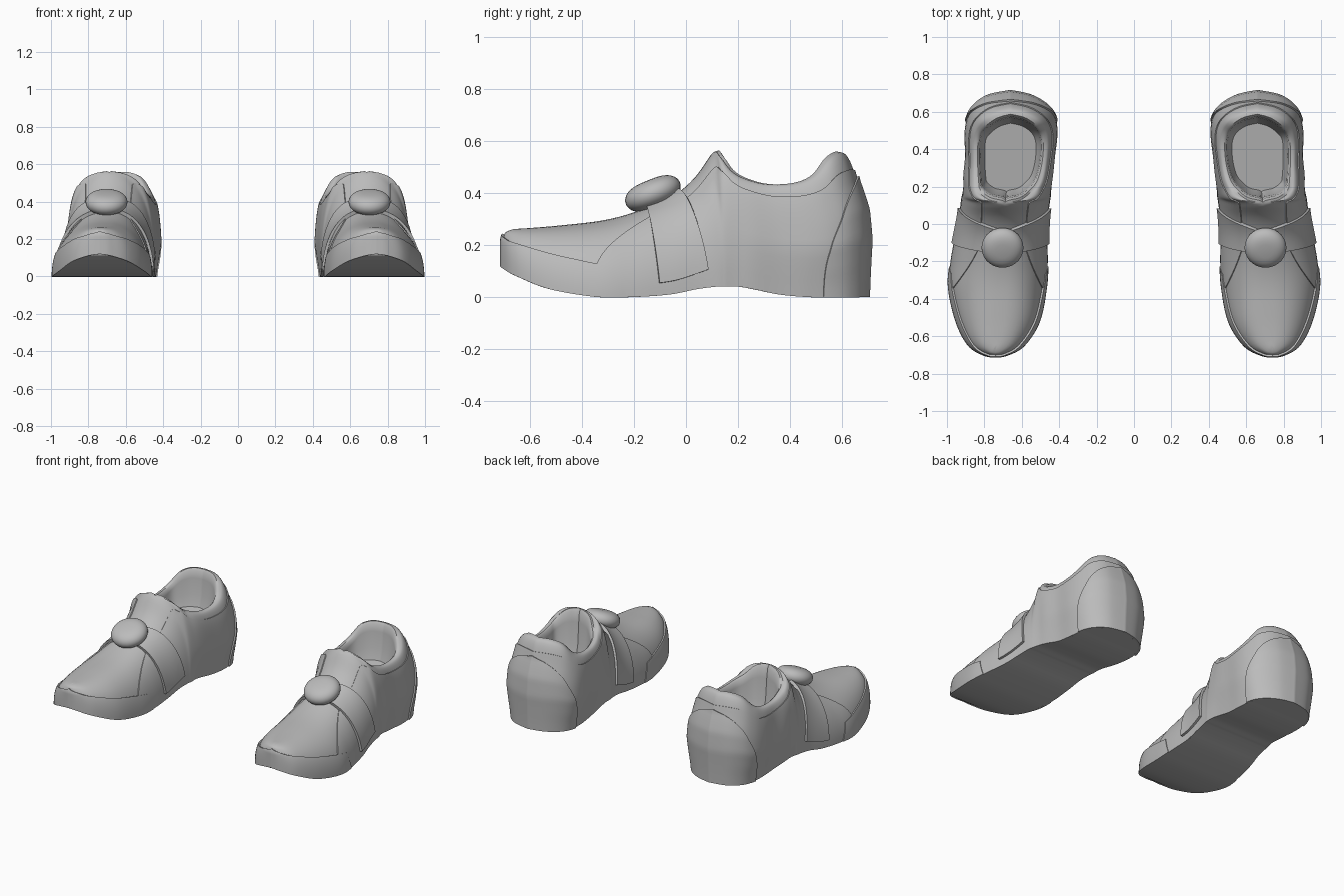
import bpy, bmesh, math
from mathutils import Matrix, Vector

if "Cube" in bpy.data.objects:
    bpy.data.objects.remove(bpy.data.objects["Cube"], do_unlink=True)

grey = bpy.data.materials.new("plain_grey")
grey.use_nodes = True
grey.diffuse_color = (0.5, 0.5, 0.5, 1)
grey.node_tree.nodes["Principled BSDF"].inputs["Base Color"].default_value = grey.diffuse_color

# Stations from toe to heel:
# sole y, inner edge x, outer edge x, sole z, top z, top centre x, opening half width
STATIONS = [
    (-.705, .74, .74, .12, .26, .74, 0),
    (-.695, .68, .8, .11, .262, .735, 0),
    (-.645, .592, .88, .08, .265, .73, 0),
    (-.52, .512, .945, .03, .275, .715, 0),
    (-.34, .475, .985, 0, .295, .7, 0),
    (-.2, .467, .975, 0, .33, .695, 0),
    (-.06, .47, .95, .01, .385, .69, 0),
    (.04, .465, .93, .03, .46, .69, 0),
    (.12, .455, .92, .04, .555, .69, 0),
    (.15, .45, .915, .04, .54, .69, .085),
    (.2, .442, .91, .04, .485, .69, .14),
    (.26, .435, .91, .03, .455, .675, .165),
    (.36, .425, .9, .01, .433, .665, .18),
    (.48, .412, .903, 0, .437, .66, .185),
    (.565, .425, .886, 0, .467, .66, .175),
    (.625, .472, .848, 0, .53, .655, .135),
    (.67, .555, .775, 0, .555, .655, .075),
    (.692, .66, .66, 0, .555, .66, 0),
]
LAST = len(STATIONS) - 1
OPENING = 8          # station where the opening begins
STEPS = 5            # samples per station


def station(t):
    """Smoothly interpolated station values."""
    i = min(int(t), LAST - 1)
    f = t - i
    a, b, c, d = (STATIONS[min(max(k, 0), LAST)] for k in range(i - 1, i + 3))
    return [q + f * (r - p + f * (2 * p - 5 * q + 4 * r - s + f * (3 * (q - r) + s - p))) / 2
            for p, q, r, s in zip(a, b, c, d)]


def ramp(v, keys):
    """Piecewise linear value from (position, value) keys."""
    for (a, p), (b, q) in zip(keys, keys[1:]):
        if v <= b:
            return p + (q - p) * max(0, v - a) / (b - a)
    return keys[-1][1]


def surface(t, v, side):
    """Point on the upper: t toe to heel, v sole to top, side -1 inner or 1 outer."""
    y, inner, outer, low, high, centre, opening = station(t)
    half = max(0, outer - centre if side > 0 else centre - inner)
    # The heel narrows towards the ground
    half *= 1 - ramp(t, [(9, 0), (13, .13)]) * ramp(v, [(0, 1), (.1, .45), (.22, 0)])
    rim = min(max(opening, 0), half)
    power = .79 + .19 * math.exp(-((t - 6) / 2.8) ** 2)
    angle = v * math.pi / 2
    across = max(0, math.cos(angle)) ** power
    up = math.sin(angle) ** power
    if y < 0:
        y *= ramp(v, [(0, 1), (.45, 1), (.7, .985), (1, .93)])
    else:
        y *= ramp(v, [(0, 1), (.2, 1.015), (.35, 1), (.53, .95), (.7, .92), (1, .865)])
    return Vector((centre + side * (rim + (half - rim) * across), y, low + (high - low) * up))


def add_grid(bm, rows):
    verts = [[bm.verts.new(p) for p in row] for row in rows]
    for a, b in zip(verts, verts[1:]):
        for i in range(len(a) - 1):
            bm.faces.new((a[i], a[i + 1], b[i + 1], b[i]))
    return verts


def finish(name, bm, thickness=0, angle=40):
    """Mesh to object: optional thickness, shading, and a mirrored twin."""
    mesh = bpy.data.meshes.new(name)
    bm.to_mesh(mesh)
    bm.free()
    obj = bpy.data.objects.new(name, mesh)
    bpy.context.collection.objects.link(obj)
    mesh.materials.append(grey)
    bpy.ops.object.select_all(action='DESELECT')
    obj.select_set(True)
    bpy.context.view_layer.objects.active = obj
    if thickness:
        mod = obj.modifiers.new("Thickness", 'SOLIDIFY')
        mod.thickness = thickness
        mod.offset = 1
        bpy.ops.object.modifier_apply(modifier=mod.name)
    bpy.ops.object.shade_smooth_by_angle(angle=math.radians(angle))
    twin = obj.modifiers.new("Pair", 'MIRROR')
    twin.use_mirror_merge = False


def panel(name, start, end, top, thickness, columns=40, layers=12):
    """Raised panel on both sides: start(h), end(h) give t and top(t) gives v."""
    bm = bmesh.new()
    for side in (-1, 1):
        rows = []
        for i in range(columns + 1):
            row = []
            for j in range(layers + 1):
                h = j / layers
                t = start(h) + (end(h) - start(h)) * i / columns
                row.append(surface(t, h * top(t), side))
            rows.append(row if side < 0 else row[::-1])
        add_grid(bm, rows)
    bmesh.ops.remove_doubles(bm, verts=bm.verts, dist=.0005)
    finish(name, bm, thickness)


# Shoe body: upper, flat sole, padded collar and lining
bm = bmesh.new()
times = [i / STEPS for i in range(LAST * STEPS + 1)]
levels = [j / 16 for j in range(17)]
inner = add_grid(bm, [[surface(t, v, -1) for v in levels] for t in times])
outer = add_grid(bm, [[surface(t, v, 1) for v in reversed(levels)] for t in times])
for i in range(len(times) - 1):
    bm.faces.new((outer[i][-1], inner[i][0], inner[i + 1][0], outer[i + 1][-1]))
first = OPENING * STEPS
rim = [row[0] for row in outer[first:]] + [row[-1] for row in inner[first + 1:-1]][::-1]
middle = Vector((.66, .37, 0))
previous = rim
base = [v.co.copy() for v in rim]
for scale, drop in ((.95, -.01), (.9, .05), (.87, .25), (.83, .7), (.74, 1)):
    ring = []
    for p in base:
        q = middle + (p - middle) * scale
        insole = .29 + .2 * (q.y - middle.y)
        q.z = p.z + (insole - p.z) * drop
        ring.append(bm.verts.new(q))
    for i in range(len(ring)):
        k = (i + 1) % len(ring)
        bm.faces.new((previous[i], previous[k], ring[k], ring[i]))
    previous = ring
bm.faces.new(previous)
bmesh.ops.remove_doubles(bm, verts=bm.verts, dist=.0003)
bmesh.ops.recalc_face_normals(bm, faces=bm.faces)
finish("shoe_body", bm, angle=50)

# Toe bumper, side quarters and heel counter
panel("toe_bumper", lambda h: 0, lambda h: 4.8 - .3 * h,
      lambda t: .62 - .42 * min(1, t / 4.7) ** .8, .01)
panel("side_quarters", lambda h: 3.9 + 1.5 * h ** 3, lambda h: LAST,
      lambda t: .64 + .03 * math.sin(math.pi * t / LAST), .006, columns=80)
panel("heel_counter", lambda h: 13.5 + (LAST - 13.5) * h ** 2.6, lambda h: LAST,
      lambda t: .58, .015, layers=24)

# Strap over the instep
bm = bmesh.new()
rows = []
for i in range(13):
    row = []
    for j in range(49):
        s = (j / 24 - 1) * .92
        front = 5.26 + .44 * abs(s)
        back = 6.17 + 1.45 * abs(s)
        row.append(surface(front + (back - front) * i / 12, 1 - abs(s), -1 if s < 0 else 1))
    rows.append(row)
add_grid(bm, rows)
finish("strap", bm, .02)

# Round button, tilted with the instep
bm = bmesh.new()
bmesh.ops.create_uvsphere(bm, u_segments=28, v_segments=16, radius=1)
for v in bm.verts:
    ring = math.hypot(v.co.x, v.co.y)
    if ring > .001:
        v.co.xy *= ring ** .65 / ring
tilt = Matrix.Translation((.703, -.127, .398)) @ Matrix.Rotation(math.radians(22), 4, 'X')
bmesh.ops.transform(bm, verts=bm.verts, matrix=tilt @ Matrix.Diagonal((.112, .112, .054, 1)))
finish("button", bm, angle=60)
